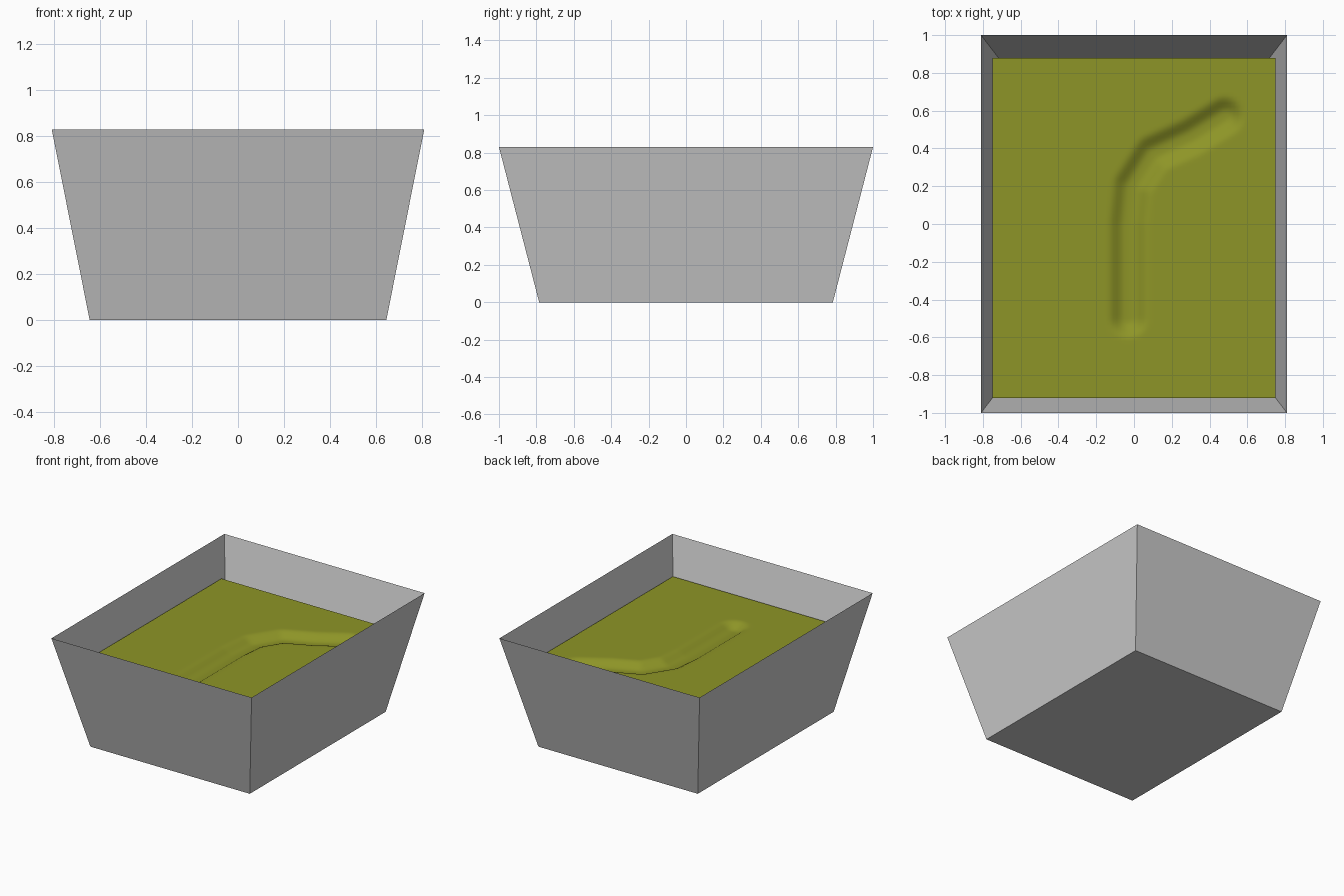
import bpy, bmesh
from mathutils import Vector

if "Cube" in bpy.data.objects:
    bpy.data.objects.remove(bpy.data.objects["Cube"])

RIM, BASE, HEIGHT, SOIL_Z = (0.81, 1.0), (0.645, 0.785), 0.83, 0.565


def finish(bm, name):
    mesh = bpy.data.meshes.new(name)
    bm.to_mesh(mesh)
    bm.free()
    obj = bpy.data.objects.new(name, mesh)
    bpy.context.collection.objects.link(obj)
    return obj


def ring(bm, half, z):
    return [bm.verts.new((sx * half[0], sy * half[1], z))
            for sx, sy in ((-1, -1), (1, -1), (1, 1), (-1, 1))]


# Open tapered tray: thin floor and four sloping walls
bm = bmesh.new()
low, high = ring(bm, BASE, 0), ring(bm, RIM, HEIGHT)
bm.faces.new(low[::-1])
for i in range(4):
    j = (i + 1) % 4
    bm.faces.new((low[i], low[j], high[j], high[i]))
finish(bm, "tray")

# Soil sheet with a shallow winding furrow
path = [Vector(p) for p in ((-0.03, -0.5), (-0.03, 0), (-0.01, 0.2),
                            (0.1, 0.37), (0.3, 0.46), (0.48, 0.57))]


def distance_to_path(p):
    best = 9.0
    for a, b in zip(path, path[1:]):
        d = b - a
        t = max(0, min(1, (p - a).dot(d) / d.dot(d)))
        best = min(best, (p - a - d * t).length)
    return best


bm = bmesh.new()
bmesh.ops.create_grid(bm, x_segments=75, y_segments=90, size=1)
for v in bm.verts:
    v.co = (v.co.x * 0.75, v.co.y * 0.9 - 0.02, SOIL_Z)
    t = max(0, min(1, (0.11 - distance_to_path(v.co.xy)) / 0.09))
    v.co.z -= 0.04 * t * t * (3 - 2 * t)
for f in bm.faces:
    f.smooth = True
soil = finish(bm, "soil")
mat = bpy.data.materials.new("olive")
mat.diffuse_color = (0.27, 0.3, 0.02, 1)
mat.use_nodes = True
mat.node_tree.nodes["Principled BSDF"].inputs["Base Color"].default_value = mat.diffuse_color
soil.data.materials.append(mat)
